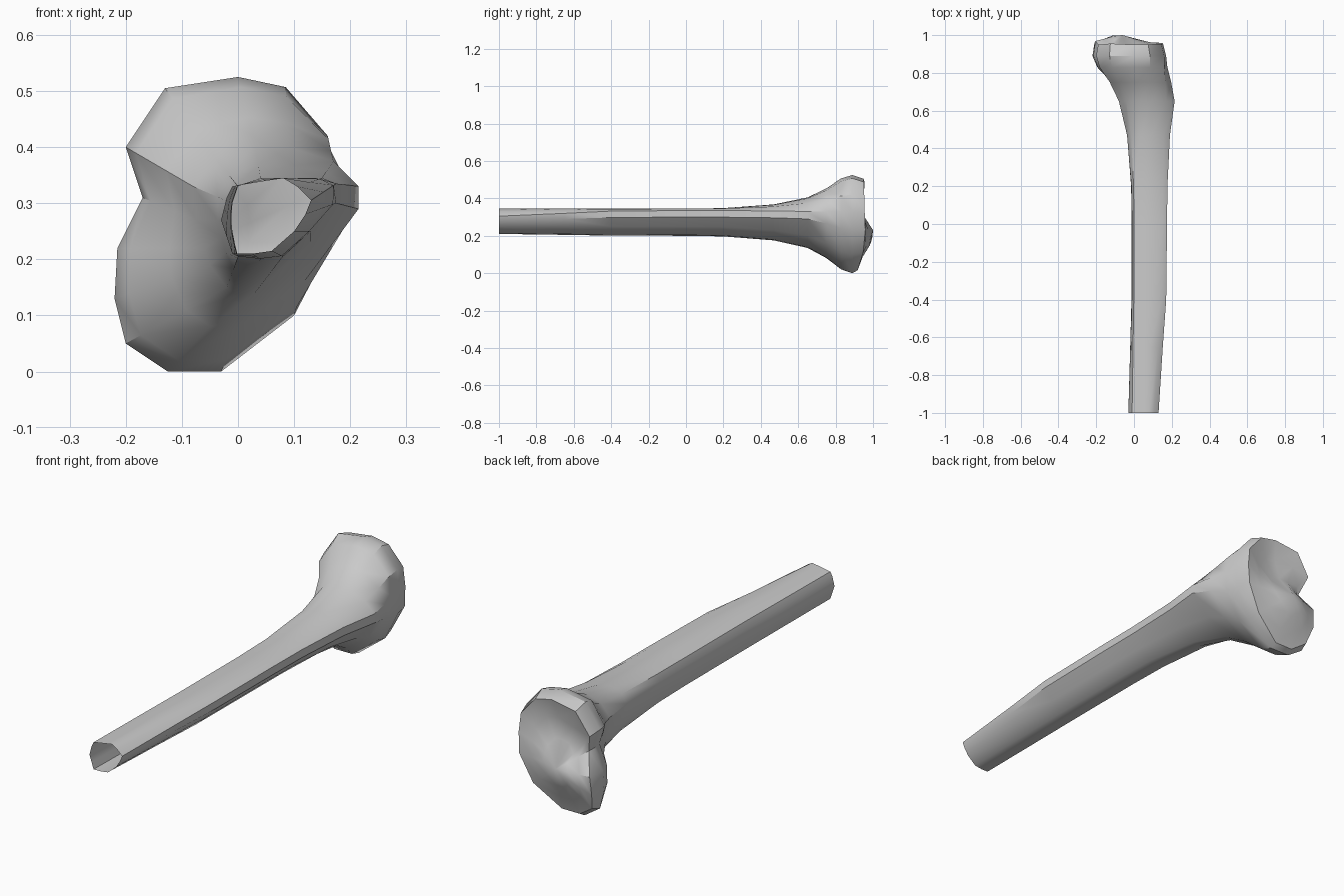
import bpy
import bmesh
from math import exp, radians
from mathutils import Vector

default_cube = bpy.data.objects.get("Cube")
if default_cube:
    bpy.data.objects.remove(default_cube, do_unlink=True)

# Bone colour
bone_grey = bpy.data.materials.new("bone_grey")
bone_grey.use_nodes = True
bone_colour = (0.6, 0.6, 0.6, 1)
bone_grey.diffuse_color = bone_colour
bone_grey.node_tree.nodes["Principled BSDF"].inputs["Base Color"].default_value = bone_colour


def outline(*points):
    """Cross-section in x and z, given in thousandths of a unit."""
    return [Vector(point) / 1000 for point in points]


# Cross-sections, each running clockwise from the top
opening = outline((50, 340), (80, 345), (105, 330), (130, 305), (120, 280),
                  (100, 250), (60, 215), (25, 210), (-10, 210), (-20, 240),
                  (-30, 270), (-25, 290), (-20, 310), (-10, 330))
shaft = outline((40, 345), (90, 345), (150, 345), (175, 335), (175, 300),
                (130, 250), (80, 205), (40, 200), (0, 205), (-5, 225),
                (-10, 250), (-12, 270), (-10, 300), (0, 330))
flare = outline((30, 405), (90, 400), (170, 375), (215, 330), (215, 290),
                (130, 200), (30, 140), (0, 135), (-20, 150), (-50, 190),
                (-60, 220), (-75, 270), (-80, 330), (-40, 380))
head = outline((0, 525), (85, 507), (160, 420), (170, 330), (165, 230),
               (100, 100), (-30, 0), (-125, 0), (-200, 50), (-220, 130),
               (-215, 220), (-170, 310), (-200, 400), (-130, 505))


def blend(first, second, amount):
    return [a.lerp(b, amount) for a, b in zip(first, second)]


def bump(offset, width):
    return exp(-(offset / width) ** 2)


def joint_height(x, z):
    """Relief of the joint surface: ridge, upper dish, side notch, lower slope."""
    ridge = 0.045 * bump(z - 0.21, 0.08) * bump(x + 0.08, 0.12)
    dish = 0.04 * bump(x, 0.1) * bump(z - 0.38, 0.1)
    notch = 0.05 * bump(x + 0.17, 0.07) * bump(z - 0.31, 0.06)
    slope = 0.3 * max(0, 0.15 - z)
    return min(1, 0.958 + ridge - dish - notch - slope)


bm = bmesh.new()


def add_ring(section, height):
    return [bm.verts.new((p.x, height(p.x, p.y), p.y)) for p in section]


def bridge(first, second):
    for i in range(len(first)):
        j = (i + 1) % len(first)
        bm.faces.new((first[i], first[j], second[j], second[i]))


# Hollow shaft widening into the head: position, two sections, mix of them
stations = [
    (-1, opening, shaft, 0),
    (-0.65, opening, shaft, 0.5),
    (-0.4, opening, shaft, 0.9),
    (0, shaft, flare, 0),
    (0.2, shaft, flare, 0.05),
    (0.47, shaft, flare, 0.38),
    (0.65, shaft, flare, 1),
    (0.75, flare, head, 0.4),
    (0.83, flare, head, 0.85),
    (0.89, flare, head, 1),
]
rings = [add_ring(blend(a, b, mix), lambda x, z, y=y: y)
         for y, a, b, mix in stations]

# Joint surface closing the head
joint_centre = Vector((-0.06, 0.23))
for scale in (0.93, 0.65, 0.35):
    section = [joint_centre.lerp(p, scale) for p in head]
    rings.append(add_ring(section, joint_height))
for first, second in zip(rings, rings[1:]):
    bridge(first, second)
tip = bm.verts.new((joint_centre.x, 1, joint_centre.y))
last = rings[-1]
for i in range(len(last)):
    bm.faces.new((last[i], last[(i + 1) % len(last)], tip))

bmesh.ops.recalc_face_normals(bm, faces=bm.faces)
mesh = bpy.data.meshes.new("long_bone")
bm.to_mesh(mesh)
bm.free()
mesh.materials.append(bone_grey)
bone = bpy.data.objects.new("long_bone", mesh)
bpy.context.collection.objects.link(bone)

# Smooth shading with the ridges kept crisp
bpy.ops.object.select_all(action="DESELECT")
bone.select_set(True)
bpy.context.view_layer.objects.active = bone
bpy.ops.object.shade_smooth_by_angle(angle=radians(35))
